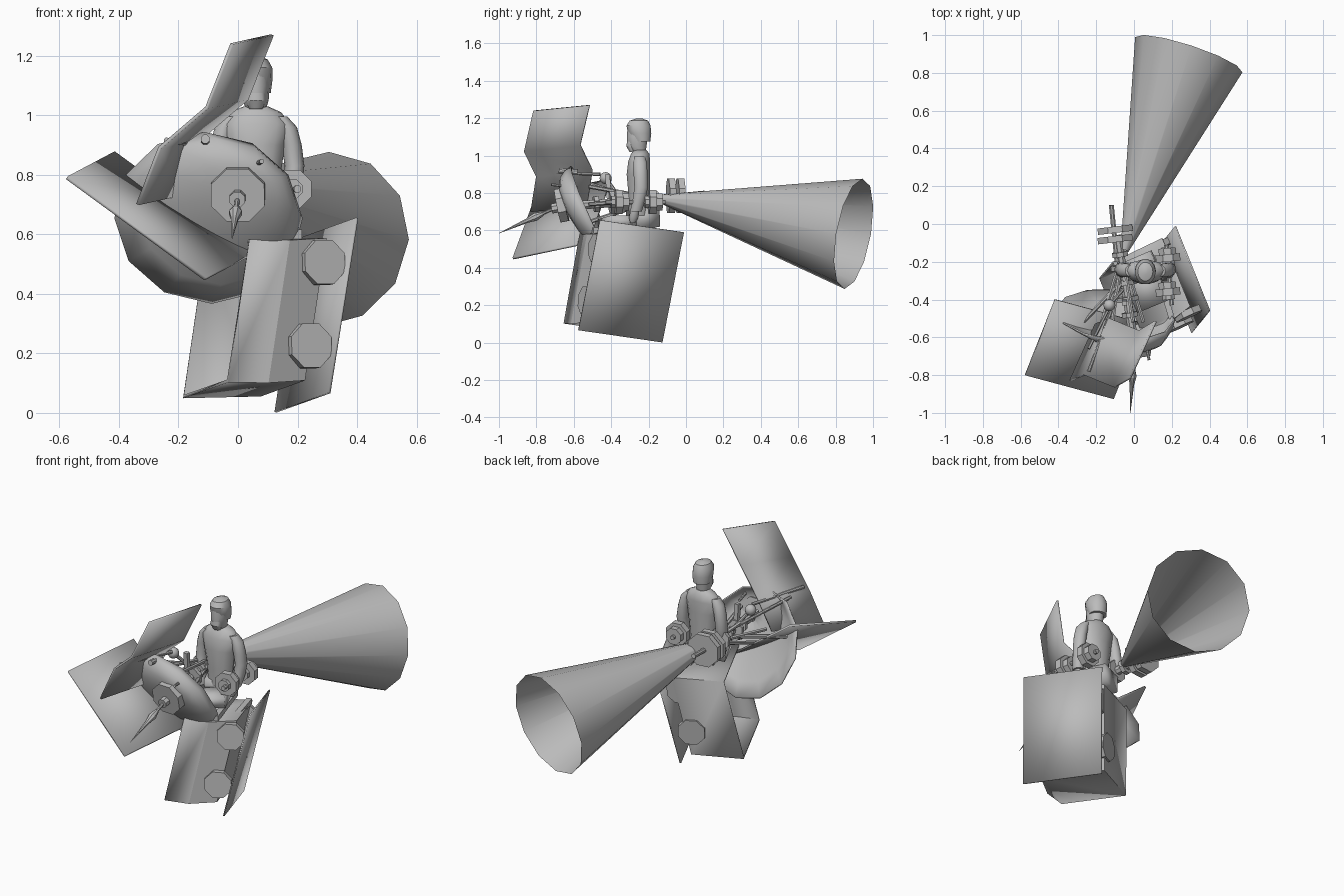
import bpy, bmesh, math
from mathutils import Vector as V

old = bpy.data.objects.get("Cube")
if old:
    bpy.data.objects.remove(old, do_unlink=True)

grey = bpy.data.materials.new("plain grey")
grey.use_nodes = True
COL = (0.5, 0.5, 0.5, 1)
grey.diffuse_color = COL
grey.node_tree.nodes["Principled BSDF"].inputs["Base Color"].default_value = COL


def finish(name, bm, thick=0, angle=34):
    """Turn a bmesh into a shaded object."""
    bmesh.ops.recalc_face_normals(bm, faces=bm.faces)
    mesh = bpy.data.meshes.new(name)
    bm.to_mesh(mesh)
    bm.free()
    mesh.materials.append(grey)
    ob = bpy.data.objects.new(name, mesh)
    bpy.context.collection.objects.link(ob)
    if thick:
        mod = ob.modifiers.new("thickness", 'SOLIDIFY')
        mod.thickness = thick
        mod.offset = 0
    bpy.ops.object.select_all(action='DESELECT')
    ob.select_set(True)
    bpy.context.view_layer.objects.active = ob
    bpy.ops.object.shade_smooth_by_angle(angle=math.radians(angle))


def loft(name, rings, caps=True, thick=0):
    """Skin a list of equally long point rings."""
    bm = bmesh.new()
    vs = [[bm.verts.new(p) for p in ring] for ring in rings]
    n = len(vs[0])
    for a, b in zip(vs, vs[1:]):
        for i in range(n):
            j = (i + 1) % n
            bm.faces.new((a[i], a[j], b[j], b[i]))
    if caps:
        bm.faces.new(vs[0])
        bm.faces.new(vs[-1])
    finish(name, bm, thick)


def ring(c, axis, r, n, turn=0.0):
    """Circle of points around an axis."""
    axis = V(axis).normalized()
    side = axis.cross(V((0, 0, 1))).normalized()
    up = side.cross(axis)
    return [V(c) + r * (math.cos(a) * side + math.sin(a) * up)
            for a in (math.tau * (i + turn) / n for i in range(n))]


def rod(name, a, b, r, r2=None, n=8):
    a, b = V(a), V(b)
    loft(name, [ring(a, b - a, r, n, 0.5),
                ring(b, b - a, r if r2 is None else r2, n, 0.5)])


def disc(name, c, axis, r, h):
    half = V(axis).normalized() * h / 2
    rod(name, V(c) - half, V(c) + half, r)


def plate(name, path, width, thick=0.01):
    """Strip of quads: a folded path swept along a width vector."""
    bm = bmesh.new()
    w = V(width)
    pairs = [(bm.verts.new(p), bm.verts.new(V(p) + w)) for p in path]
    for (a, a2), (b, b2) in zip(pairs, pairs[1:]):
        bm.faces.new((a, a2, b2, b))
    finish(name, bm, thick, 50)


def oval_loft(name, sections, n=14):
    """Sections are (x, y, z, half width, half depth)."""
    loft(name, [[V((x + a * math.cos(t), y + b * math.sin(t), z))
                 for t in (math.tau * i / n for i in range(n))]
                for x, y, z, a, b in sections])


# Long flared horn, open at both ends
tip, mouth = V((-0.05, -0.14, 0.77)), V((0.29, 0.896, 0.582))
loft("horn", [ring(tip, mouth - tip, 0.022, 12), ring(mouth, mouth - tip, 0.299, 12)], False)

# Dish with an off-centre crown
N = V((-0.08, -0.9, -0.42)).normalized()
CENTRE, CROWN = V((-0.1, -0.48, 0.655)), V((0.005, -0.64, 0.72))
loft("dish", [ring(CENTRE.lerp(CROWN, 1 - t ** 2.4), N, 0.315 * t, 12)
              for t in (1, 0.85, 0.65, 0.45, 0.25, 0.08)], False, 0.008)

# Hub and spike
hub = V((0, -0.665, 0.735))
HUB_AXIS = V((-0.05, -1, -0.2))
spike = V((-0.02, -0.335, -0.15))
disc("hub", hub, HUB_AXIS, 0.097, 0.045)
disc("hub_nut", hub + 0.1 * spike, HUB_AXIS, 0.028, 0.04)
rod("spike_stem", hub, hub + 0.4 * spike, 0.009)
rod("spike_collar", hub + 0.3 * spike, hub + 0.42 * spike, 0.012, 0.023)
rod("spike_neck", hub + 0.42 * spike, hub + 0.55 * spike, 0.023, 0.013)
rod("spike_point", hub + 0.55 * spike, hub + spike, 0.013, 0.001)
rod("dish_knob", (-0.11, -0.58, 0.91), (-0.11, -0.68, 0.92), 0.016)
rod("dish_pin", (0.05, -0.58, 0.83), (0.08, -0.72, 0.845), 0.008)

# Folded upper panel, flat lower panel and side panel
plate("upper_panel", [(-0.02, -0.815, 1.24), (-0.105, -0.865, 1.025),
                      (-0.263, -0.80, 0.89), (-0.337, -0.83, 0.70)],
      (0.135, 0.30, 0.03), 0.012)
plate("lower_panel", [(-0.575, -0.80, 0.79), (-0.11, -0.925, 0.45)],
      (0.158, 0.40, 0.084), 0.012)
plate("side_panel", [(0.40, -0.46, 0.655), (0.307, -0.575, 0.067)],
      (-0.181, 0.448, -0.065), 0.008)

# Body: box with a bulged front wall and one open side
RISE = V((0.072, 0.085, 0.47))
base = [V(p) for p in ((-0.183, -0.29, 0.055), (-0.035, -0.65, 0.107),
                       (0.10, -0.61, 0.105), (0.22, -0.52, 0.113), (0.075, -0.165, 0.06))]
bm = bmesh.new()
low = [bm.verts.new(p) for p in base]
top = [bm.verts.new(p + RISE) for p in base]
for i in range(1, len(base)):
    j = (i + 1) % len(base)
    bm.faces.new((low[i], low[j], top[j], top[i]))
bm.faces.new(low[::-1])
bm.faces.new(top)
finish("body", bm, 0.014, 20)

# Round caps on the front and back of the body
FACE = V((0.42, -0.9, 0.08))
for name, c in (("front_upper", (0.285, -0.475, 0.505)), ("front_lower", (0.24, -0.53, 0.225)),
                ("back_upper", (0.12, -0.12, 0.45)), ("back_lower", (0.07, -0.155, 0.2))):
    disc(name + "_cap", c, FACE, 0.08, 0.035)

# Frame blocks on top of the body
plate("top_block", [(0.02, -0.47, 0.63), (0.19, -0.40, 0.65)], (-0.08, 0.18, 0.0), 0.06)
plate("seat_block", [(0.0, -0.32, 0.66), (0.14, -0.26, 0.67)], (-0.05, 0.12, 0.0), 0.1)
for k in (0, 1):
    rod("side_rail", (0.2 + 0.05 * k, -0.5 + 0.05 * k, 0.6 - 0.05 * k),
        (0.1 + 0.06 * k, -0.17 + 0.05 * k, 0.6 - 0.05 * k), 0.022, n=4)

# Wheels beside the figure
AXLE = V((0.1, -1, 0.0))
for y in (-0.36, -0.18):
    c = V((0.18, y, 0.752))
    disc("wheel", c, AXLE, 0.07, 0.038)
    disc("wheel_rim", c - 0.035 * AXLE, AXLE, 0.05, 0.035)
    disc("wheel_hub", c + 0.026 * AXLE, AXLE, 0.035, 0.03)
rod("wheel_axle", (0.2, -0.43, 0.752), (0.17, -0.11, 0.752), 0.013)

# Rear double disc and shaft
for y in (-0.03, -0.08):
    disc("rear_disc", (-0.1, y, 0.785), (-0.12, 1, 0), 0.1, 0.034)
rod("rear_shaft", (-0.12, 0.1, 0.80), (-0.09, -0.2, 0.77), 0.014)

# Central axle with collars
start, end = V((0, -0.62, 0.73)), V((-0.09, -0.06, 0.775))
rod("main_axle", start, end, 0.025)
for i, f in enumerate((0.25, 0.4, 0.55, 0.7, 0.82)):
    disc("axle_collar", start.lerp(end, f), end - start, 0.045 + 0.02 * (i % 2), 0.025)

# Struts fanning out from the axle to the dish and panels
for i in range(6):
    a = math.tau * i / 6
    rod("strut", (-0.06 + 0.03 * math.cos(a), -0.25, 0.76 + 0.03 * math.sin(a)),
        (-0.06 + 0.11 * math.cos(a), -0.52, 0.74 + 0.11 * math.sin(a)), 0.011, n=6)
rod("panel_strut", (-0.06, -0.3, 0.78), (-0.24, -0.66, 0.9), 0.009)
rod("panel_rail", (-0.24, -0.78, 0.915), (-0.12, -0.46, 0.9), 0.01)
rod("lower_strut", (-0.06, -0.3, 0.75), (-0.3, -0.55, 0.72), 0.012)

# Ball lever and upright post
rod("lever", (-0.06, -0.35, 0.77), (-0.13, -0.43, 0.88), 0.01)
rod("post", (-0.05, -0.41, 0.76), (-0.05, -0.42, 0.9), 0.018, n=4)
bm = bmesh.new()
bmesh.ops.create_uvsphere(bm, u_segments=12, v_segments=8, radius=0.032)
bmesh.ops.translate(bm, verts=bm.verts, vec=(-0.13, -0.43, 0.88))
finish("lever_ball", bm)

# Figure: torso, head, hood and beard
oval_loft("torso", [(0.06, -0.25, 0.68, 0.075, 0.055), (0.06, -0.25, 0.78, 0.08, 0.058),
                    (0.06, -0.255, 0.90, 0.098, 0.064), (0.06, -0.25, 0.97, 0.115, 0.06),
                    (0.06, -0.245, 1.01, 0.085, 0.05), (0.06, -0.245, 1.03, 0.04, 0.035)])
oval_loft("head", [(0.06, -0.25, 1.02, 0.034, 0.036), (0.06, -0.262, 1.05, 0.043, 0.052),
                   (0.06, -0.26, 1.10, 0.046, 0.057), (0.06, -0.255, 1.14, 0.046, 0.06)])
oval_loft("hood", [(0.06, -0.235, 1.075, 0.05, 0.045), (0.06, -0.248, 1.12, 0.056, 0.064),
                   (0.06, -0.254, 1.16, 0.055, 0.066), (0.06, -0.252, 1.187, 0.04, 0.05),
                   (0.06, -0.25, 1.198, 0.015, 0.018)])
oval_loft("beard", [(0.06, -0.285, 1.02, 0.022, 0.018), (0.06, -0.295, 1.05, 0.034, 0.024),
                    (0.06, -0.298, 1.075, 0.03, 0.018)])

# Figure: sleeves sloping from the shoulders, with hands
sleeve = [(0.08, -0.248, 0.995, 0.026), (0.105, -0.245, 0.96, 0.033),
          (0.12, -0.243, 0.9, 0.034), (0.13, -0.24, 0.83, 0.033),
          (0.126, -0.25, 0.77, 0.031), (0.115, -0.268, 0.70, 0.028)]
for s in (-1, 1):
    oval_loft("arm", [(0.06 + s * x, y, z, r, r + 0.004) for x, y, z, r in sleeve])
    oval_loft("hand", [(0.06 + s * 0.113, -0.272, 0.71, 0.02, 0.024),
                       (0.06 + s * 0.105, -0.28, 0.67, 0.024, 0.026),
                       (0.06 + s * 0.10, -0.285, 0.64, 0.01, 0.014)])
